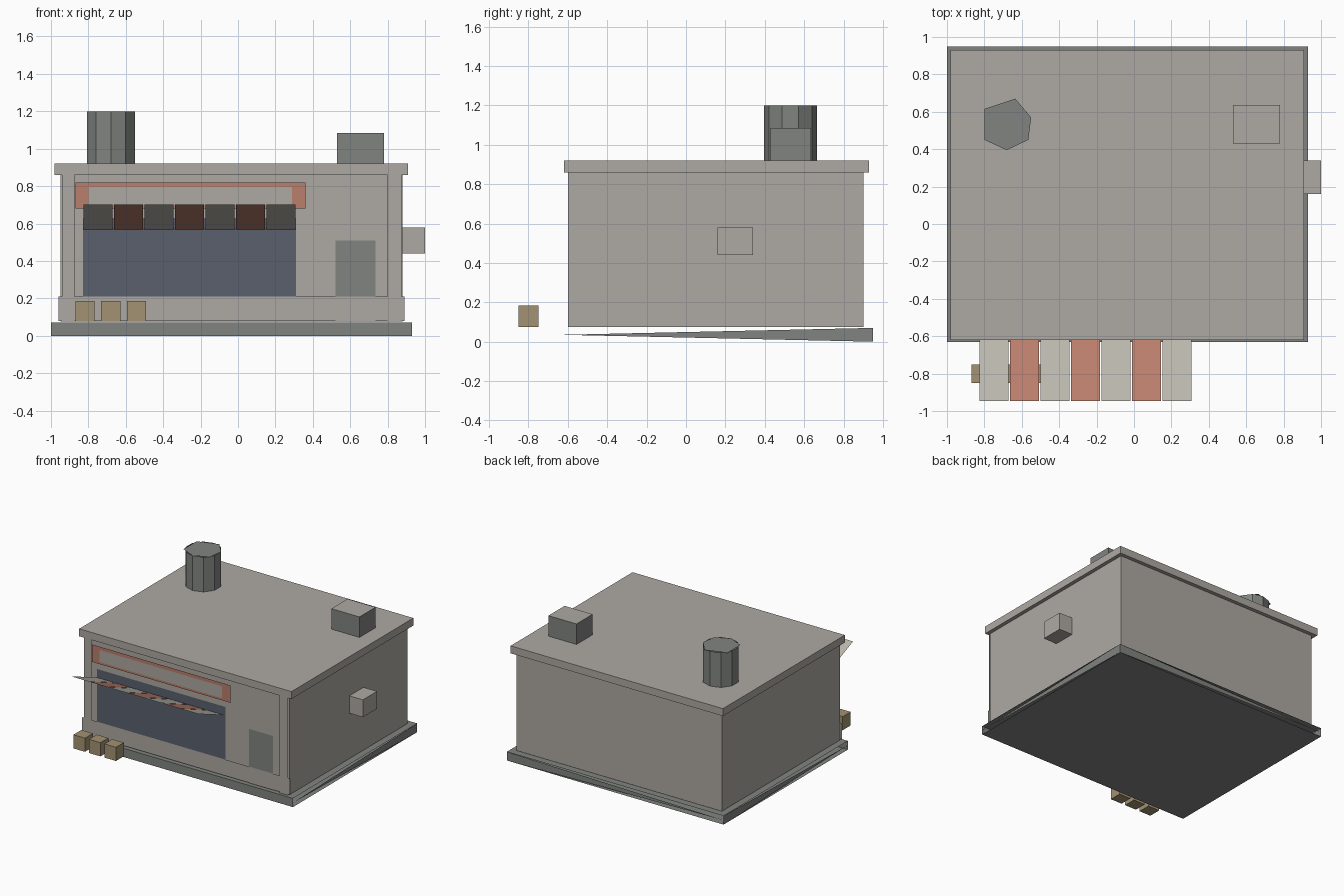
import bpy
import math

cube = bpy.data.objects.get("Cube")
if cube:
    bpy.data.objects.remove(cube, do_unlink=True)


def linear(c):
    c /= 255
    return c / 12.92 if c <= 0.04045 else ((c + 0.055) / 1.055) ** 2.4


def material(name, *rgb):
    mat = bpy.data.materials.new(name)
    mat.use_nodes = True
    colour = [linear(c) for c in rgb] + [1]
    mat.diffuse_color = colour
    mat.node_tree.nodes["Principled BSDF"].inputs["Base Color"].default_value = colour
    return mat


plaster = material("warm_grey_plaster", 174, 169, 162)
concrete = material("dark_grey_concrete", 128, 132, 128)
cream = material("pale_cloth", 186, 183, 174)
red = material("brick_red", 186, 126, 108)
glass = material("slate_blue_glass", 90, 96, 109)
wood = material("tan_wood", 163, 146, 115)


def mesh_object(name, mat, verts, faces):
    mesh = bpy.data.meshes.new(name)
    mesh.from_pydata(verts, [], faces)
    mesh.materials.append(mat)
    obj = bpy.data.objects.new(name, mesh)
    bpy.context.collection.objects.link(obj)
    return obj


def box(name, mat, xs, ys, zs):
    verts = [(x, y, z) for x in xs for y in ys for z in zs]
    faces = [(0, 1, 3, 2), (4, 6, 7, 5), (0, 4, 5, 1),
             (2, 3, 7, 6), (0, 2, 6, 4), (1, 5, 7, 3)]
    return mesh_object(name, mat, verts, faces)


def front_plate(name, mat, xs, zs, y):
    (a, b), (c, d) = xs, zs
    return mesh_object(name, mat, [(a, y, c), (b, y, c), (b, y, d), (a, y, d)],
                       [(0, 1, 2, 3)])


# Ground slab: full top, bottom and front, tapering strips on the other sides
left, right, front, back, top = -1, 0.93, -0.63, 0.95, 0.07
mid = top / 2
corners = [(left, front), (right, front), (right, back), (left, back)]
slab = [(x, y, z) for z in (0, top) for x, y in corners]
slab += [(right, front, mid), (left, front, mid), (left, back, mid)]
mesh_object("ground_slab", concrete, slab,
            [(3, 2, 1, 0), (4, 5, 6, 7), (0, 1, 5, 4),
             (8, 2, 6), (9, 7, 3), (2, 10, 6)])

# Building body and roof
box("walls", plaster, (-0.95, 0.88), (-0.6, 0.9), (0.075, 0.87))
box("roof", plaster, (-0.98, 0.91), (-0.62, 0.93), (0.86, 0.92))

# Front wall details, layered outwards
front_plate("shop_window", glass, (-0.83, 0.31), (0.15, 0.63), -0.604)
front_plate("door", concrete, (0.52, 0.735), (0.075, 0.51), -0.604)
front_plate("low_wall_panel", plaster, (-0.96, 0.89), (0.08, 0.21), -0.61)
for side, xs in (("right", (-0.94, -0.875)), ("left", (0.8, 0.875))):
    front_plate(side + "_pillar", plaster, xs, (0.075, 0.86), -0.615)
front_plate("sign_frame", red, (-0.87, 0.36), (0.68, 0.82), -0.612)
front_plate("sign_panel", plaster, (-0.8, 0.29), (0.7, 0.795), -0.617)

# Awning: thin striped sheets rising outwards
pitch, width = 0.163, 0.155
for i in range(7):
    x0 = -0.825 + i * pitch
    x1 = x0 + width
    inner, outer = (-0.615, 0.568), (-0.945, 0.703)
    mesh_object(f"awning_stripe_{i + 1}", red if i % 2 else cream,
                [(x0, *outer), (x1, *outer), (x1, *inner), (x0, *inner)],
                [(0, 1, 2, 3)])

# Crates in front of the window
for i in range(3):
    x = -0.87 + i * 0.138
    box(f"crate_{i + 1}", wood, (x, x + 0.103), (-0.85, -0.75), (0.075, 0.185))

# Wall unit
box("wall_unit", plaster, (0.87, 1), (0.16, 0.34), (0.44, 0.58))

# Roof vent with a light lid
vent = box("roof_vent", concrete, (0.53, 0.78), (0.43, 0.635), (0.91, 1.085))
vent.data.materials.append(plaster)
for face in vent.data.polygons:
    face.material_index = int(face.normal.z > 0.5)

# Chimney: ten-sided tube with a rough cap
sides, radius, cx, cy = 10, 0.135, -0.68, 0.53
ring = [(cx + radius * math.cos(a), cy + radius * math.sin(a))
        for a in (math.pi / 2 + math.tau * i / sides for i in range(sides))]
mesh_object("chimney_tube", concrete,
            [(x, y, z) for z in (0.91, 1.2) for x, y in ring],
            [(i, (i + 1) % sides, (i + 1) % sides + sides, i + sides)
             for i in range(sides)])
cap = [(-0.8, 0.615), (-0.8, 0.45), (-0.68, 0.395),
       (-0.565, 0.45), (-0.55, 0.57), (-0.635, 0.67)]
mesh_object("chimney_cap", concrete, [(x, y, 1.2) for x, y in cap],
            [tuple(range(len(cap)))])
